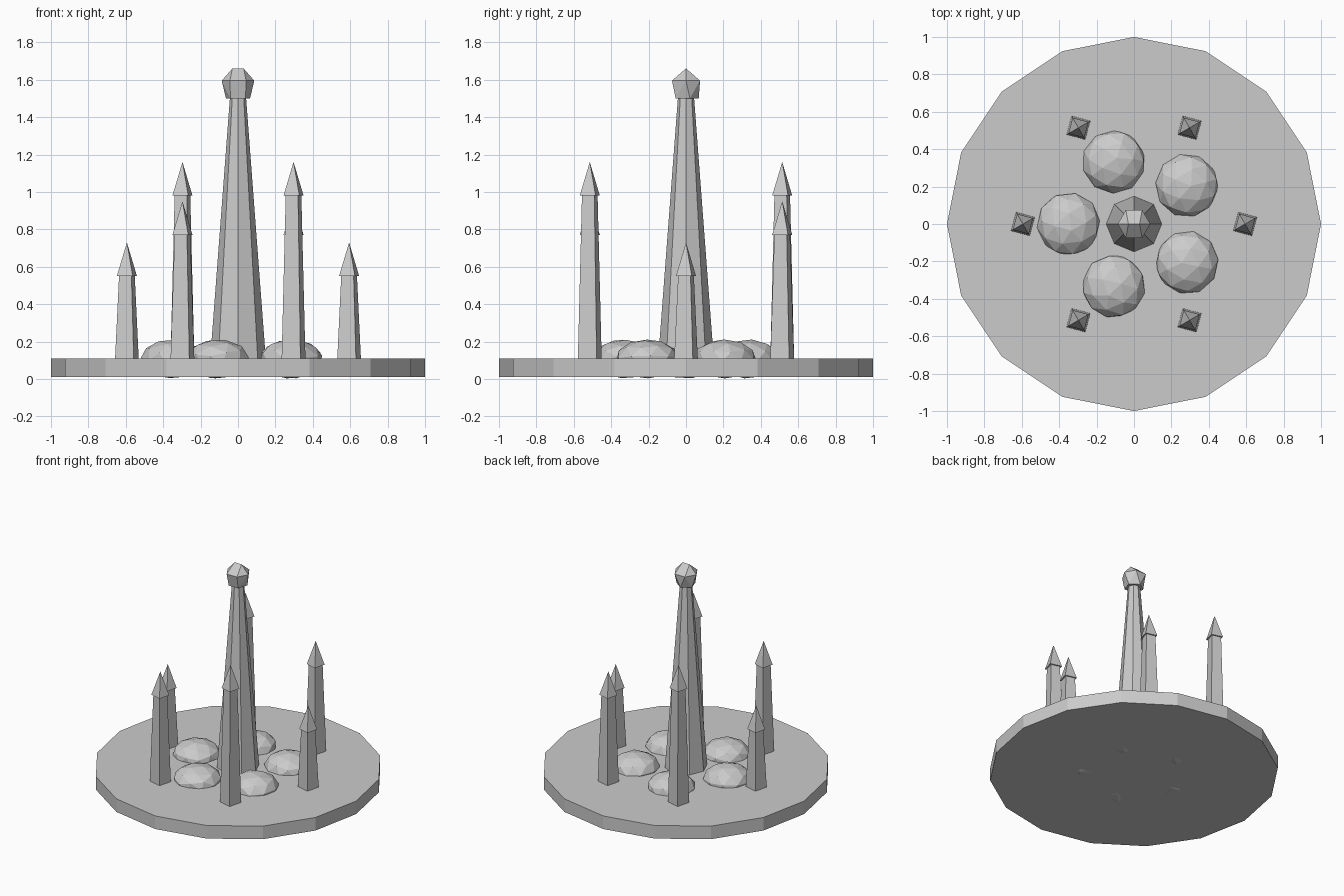
import bpy, bmesh, math, random
from mathutils import Vector, Matrix

if "Cube" in bpy.data.objects:
    bpy.data.objects.remove(bpy.data.objects["Cube"])

random.seed(4)

stone = bpy.data.materials.new("grey stone")
stone.diffuse_color = (0.6, 0.6, 0.6, 1)
stone.use_nodes = True
stone.node_tree.nodes["Principled BSDF"].inputs["Base Color"].default_value = stone.diffuse_color


def add_object(name, bm):
    bmesh.ops.recalc_face_normals(bm, faces=bm.faces[:])
    mesh = bpy.data.meshes.new(name)
    bm.to_mesh(mesh)
    bm.free()
    mesh.materials.append(stone)
    obj = bpy.data.objects.new(name, mesh)
    bpy.context.collection.objects.link(obj)
    return obj


def add_frustum(bm, sides, r1, r2, z1, z2, center=(0, 0), turn=0.0):
    """Flat-sided tapered column between two heights."""
    mat = (Matrix.Translation((center[0], center[1], (z1 + z2) / 2))
           @ Matrix.Rotation(turn, 4, 'Z'))
    bmesh.ops.create_cone(bm, cap_ends=True, segments=sides, radius1=r1,
                          radius2=r2, depth=z2 - z1, matrix=mat)


def ring(count, radius, z, turn):
    return [Vector((radius * math.cos(turn + i * math.tau / count),
                    radius * math.sin(turn + i * math.tau / count), z))
            for i in range(count)]


# Round sixteen-sided platform
bm = bmesh.new()
add_frustum(bm, 16, 1.0, 1.0, 0.01, 0.11)
add_object("platform", bm)

# Tall eight-sided central spire
bm = bmesh.new()
add_frustum(bm, 8, 0.15, 0.042, 0.09, 1.52)
add_object("central_spire", bm)

# Faceted stone on the spire
bm = bmesh.new()
points = (ring(5, 0.068, 1.5, math.pi / 2) + ring(6, 0.087, 1.595, 0)
          + [Vector((-0.03, 0, 1.66)), Vector((0.03, 0, 1.66))])
for p in points:
    bm.verts.new(p)
bmesh.ops.convex_hull(bm, input=bm.verts[:])
add_object("spire_stone", bm)

# Six square obelisks with overhanging pointed caps
heights = (0.55, 0.77, 0.98)
for i in range(6):
    a = i * math.tau / 6
    c = (0.594 * math.cos(a), 0.594 * math.sin(a))
    top = heights[i % 3]
    turn = math.radians(30)
    bm = bmesh.new()
    add_frustum(bm, 4, 0.074, 0.048, 0.09, top + 0.01, c, turn)
    add_frustum(bm, 4, 0.062, 0.0, top, top + 0.18, c, turn)
    add_object(f"obelisk_{i + 1}", bm)

# Five flattened boulders around the spire
for i in range(5):
    a = math.radians(36 + 72 * i)
    bm = bmesh.new()
    bmesh.ops.create_icosphere(bm, subdivisions=2, radius=1.0)
    tilt = (Matrix.Rotation(random.uniform(0, math.tau), 4, 'Z')
            @ Matrix.Rotation(random.uniform(0.1, 0.4), 4, 'X'))
    place = Matrix.Translation((0.35 * math.cos(a), 0.35 * math.sin(a), 0.107))
    bm.transform(place @ Matrix.Diagonal((0.17, 0.17, 0.105, 1)) @ tilt)
    add_object(f"boulder_{i + 1}", bm)
